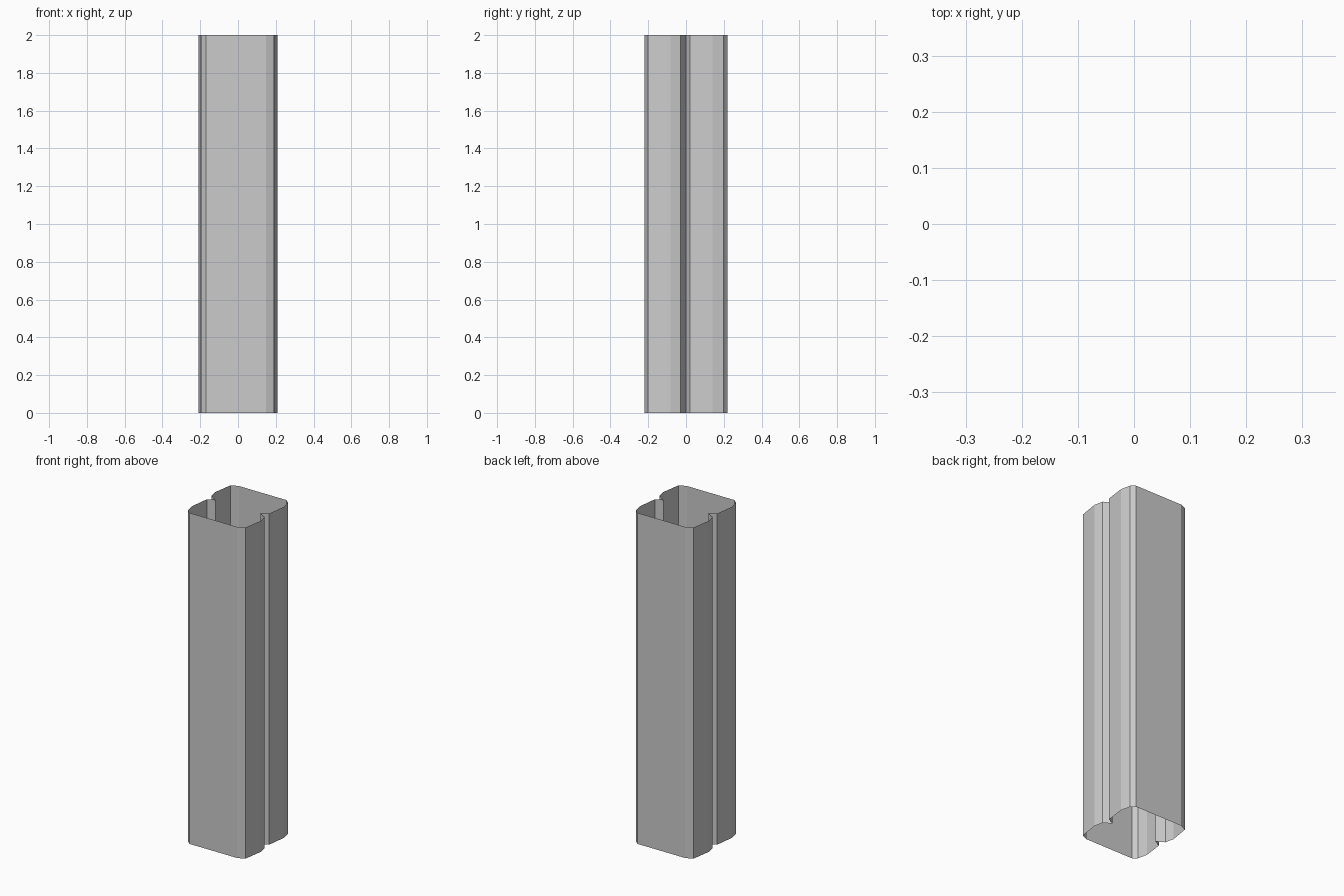
import bpy, bmesh

if "Cube" in bpy.data.objects:
    bpy.data.objects.remove(bpy.data.objects["Cube"])

HEIGHT = 2.0

# Right half of the cross-section: front corner, lobe, groove, lobe, back corner
half = [(0.147, -0.22), (0.19, -0.202), (0.209, -0.082), (0.197, -0.028),
        (0.15, 0.0),
        (0.193, 0.022), (0.208, 0.139), (0.195, 0.199), (0.17, 0.22)]

# The left half is the same outline turned by 180 degrees
profile = half + [(-x, -y) for x, y in half]

# Open-ended thin shell: extrude the closed outline upwards
bm = bmesh.new()
ring = [bm.verts.new((x, y, 0)) for x, y in profile]
edges = [bm.edges.new((ring[i], ring[(i + 1) % len(ring)])) for i in range(len(ring))]
result = bmesh.ops.extrude_edge_only(bm, edges=edges)
top = [g for g in result["geom"] if isinstance(g, bmesh.types.BMVert)]
bmesh.ops.translate(bm, verts=top, vec=(0, 0, HEIGHT))

# Make the walls face outwards
bm.normal_update()
front = min(bm.faces, key=lambda f: f.calc_center_median().y)
if front.normal.y > 0:
    bmesh.ops.reverse_faces(bm, faces=bm.faces[:])

mesh = bpy.data.meshes.new("column_shell")
bm.to_mesh(mesh)
bm.free()
column = bpy.data.objects.new("column_shell", mesh)
bpy.context.collection.objects.link(column)
